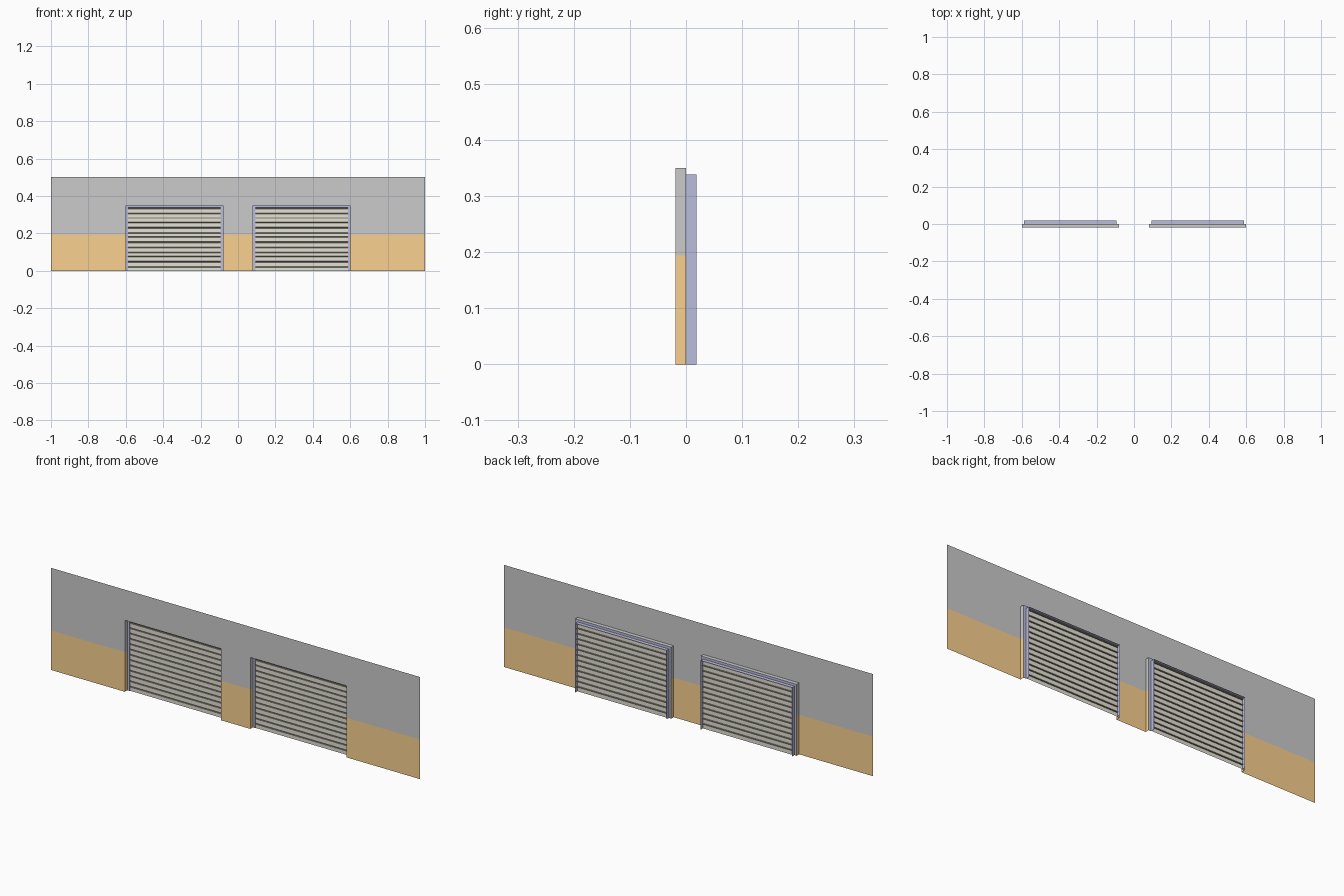
import bpy, bmesh

if "Cube" in bpy.data.objects:
    bpy.data.objects.remove(bpy.data.objects["Cube"])

Y_WALL, Y_MID, Y_BACK = -0.019, 0.0, 0.019
BAND, DOOR_TOP, WALL_TOP = 0.194, 0.35, 0.5
FRAME_TOP, FLANGE = 0.338, 0.013
DOORS = [(-0.6, -0.08), (0.08, 0.6)]
SLATS = 13


def material(name, rgb):
    m = bpy.data.materials.new(name)
    m.diffuse_color = (*rgb, 1)
    m.use_nodes = True
    m.node_tree.nodes["Principled BSDF"].inputs["Base Color"].default_value = m.diffuse_color
    return m


orange = material("orange_paint", (0.95, 0.64, 0.28))
blue = material("blue_metal", (0.5, 0.51, 0.72))
beige = material("beige_slat", (0.78, 0.75, 0.66))
dark = material("dark_groove", (0.25, 0.24, 0.2))


def build(name, quads, mats=(), slots=None):
    """Make one welded mesh from a list of quads."""
    bm = bmesh.new()
    for i, q in enumerate(quads):
        f = bm.faces.new([bm.verts.new(p) for p in q])
        f.material_index = slots[i] if slots else 0
    bmesh.ops.remove_doubles(bm, verts=bm.verts, dist=1e-5)
    mesh = bpy.data.meshes.new(name)
    bm.to_mesh(mesh)
    bm.free()
    for m in mats:
        mesh.materials.append(m)
    ob = bpy.data.objects.new(name, mesh)
    bpy.context.collection.objects.link(ob)


def front(x0, x1, z0, z1, y):
    return [(x0, y, z0), (x1, y, z0), (x1, y, z1), (x0, y, z1)]


def side(x, z0, z1, y0, y1, flip=False):
    q = [(x, y0, z0), (x, y1, z0), (x, y1, z1), (x, y0, z1)]
    return q[::-1] if flip else q


def ceiling(x0, x1, z, y0, y1):
    return [(x0, y0, z), (x0, y1, z), (x1, y1, z), (x1, y0, z)]


# Wall skin with two openings, plus the reveals around each opening
xs = [-1] + [x for d in DOORS for x in d] + [1]
lower, upper = [], []
for i in range(5):
    x0, x1 = xs[i], xs[i + 1]
    if i % 2 == 0:
        lower.append(front(x0, x1, 0, BAND, Y_WALL))
        upper.append(front(x0, x1, BAND, DOOR_TOP, Y_WALL))
    else:
        for x, flip in ((x0, False), (x1, True)):
            lower.append(side(x, 0, BAND, Y_WALL, Y_MID, flip))
            upper.append(side(x, BAND, DOOR_TOP, Y_WALL, Y_MID, flip))
        upper.append(ceiling(x0, x1, DOOR_TOP, Y_WALL, Y_MID))
    upper.append(front(x0, x1, DOOR_TOP, WALL_TOP, Y_WALL))
build("wall_lower_band", lower, [orange])
build("wall_upper", upper)

for n, (x0, x1) in enumerate(DOORS, 1):
    a, b = x0 + FLANGE, x1 - FLANGE
    # Door frame: front flange and the channel behind it
    build(f"door_frame_{n}", [
        front(x0, a, 0, FRAME_TOP, Y_MID),
        front(b, x1, 0, FRAME_TOP, Y_MID),
        front(x0, a, FRAME_TOP, DOOR_TOP, Y_MID),
        front(b, x1, FRAME_TOP, DOOR_TOP, Y_MID),
        front(a, b, FRAME_TOP, DOOR_TOP, Y_MID),
        side(a, 0, FRAME_TOP, Y_MID, Y_BACK),
        side(b, 0, FRAME_TOP, Y_MID, Y_BACK, True),
        ceiling(a, b, FRAME_TOP, Y_MID, Y_BACK)], [blue])
    # Roller shutter: flat slats separated by shallow grooves
    pitch = FRAME_TOP / SLATS
    yf, yb = 0.003, 0.007
    quads, slots = [], []
    for s in range(SLATS):
        z = s * pitch
        prof = [(yf, z), (yf, z + pitch * 0.7), (yb, z + pitch * 0.76),
                (yb, z + pitch * 0.94), (yf, z + pitch)]
        for k, ((ya, za), (yc, zc)) in enumerate(zip(prof, prof[1:])):
            quads.append([(a, ya, za), (b, ya, za), (b, yc, zc), (a, yc, zc)])
            slots.append(1 if k else 0)
    build(f"roller_shutter_{n}", quads, [beige, dark], slots)
